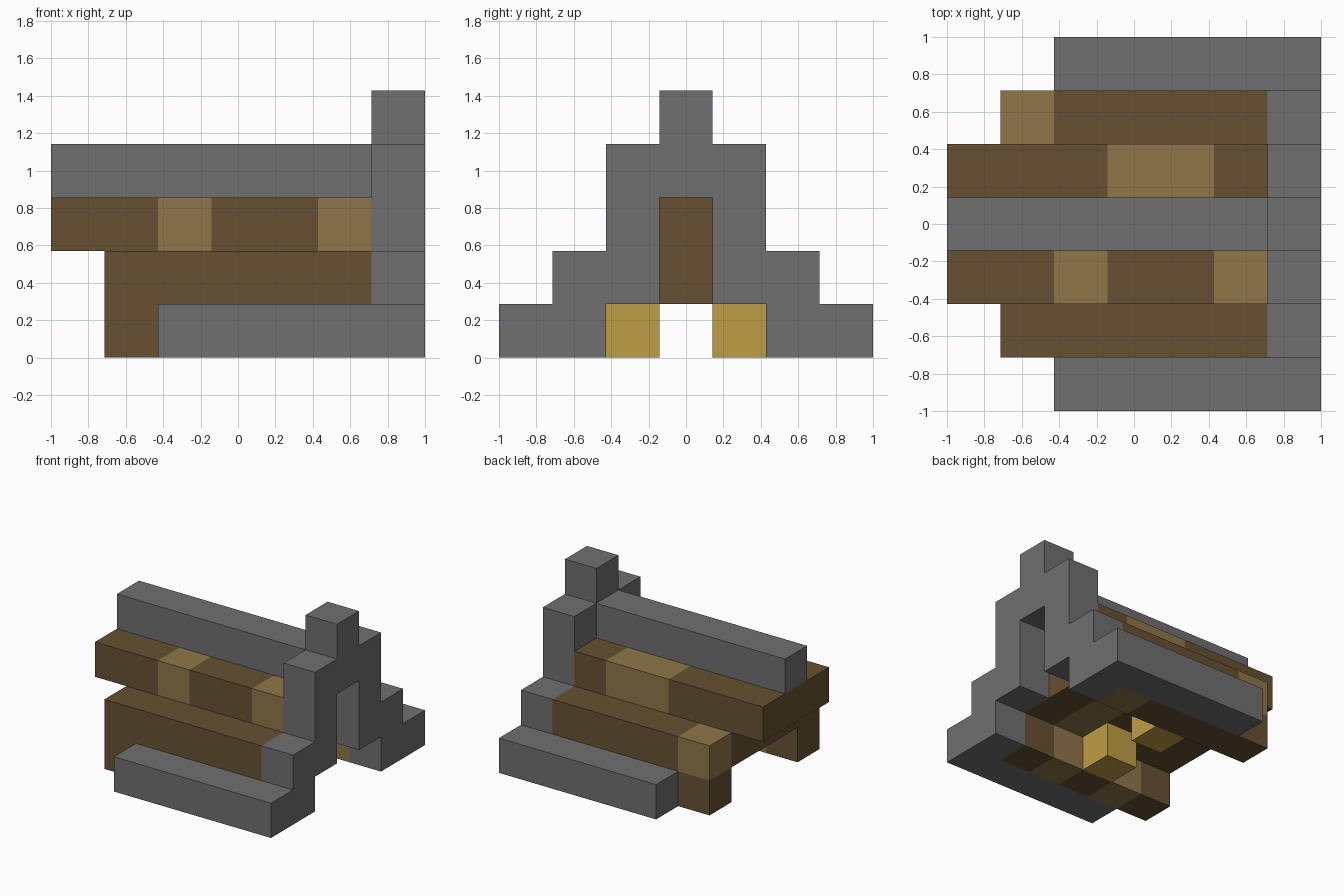
import bpy, bmesh
from mathutils import Vector

if "Cube" in bpy.data.objects:
    bpy.data.objects.remove(bpy.data.objects["Cube"], do_unlink=True)

CELL = 2 / 7  # one block of the building


def make_material(name, rgb):
    linear = [((c / 255 + 0.055) / 1.055) ** 2.4 for c in rgb] + [1]
    mat = bpy.data.materials.new(name)
    mat.use_nodes = True
    mat.diffuse_color = linear
    mat.node_tree.nodes["Principled BSDF"].inputs["Base Color"].default_value = linear
    return mat


STONE = make_material("grey stone", (112, 112, 112))
DARK = make_material("dark timber", (102, 81, 50))
LIGHT = make_material("light timber", (143, 118, 73))
STRAW = make_material("yellow straw", (191, 158, 69))


def finish(name, bm, mats):
    bmesh.ops.recalc_face_normals(bm, faces=bm.faces)
    mesh = bpy.data.meshes.new(name)
    bm.to_mesh(mesh)
    bm.free()
    for mat in mats:
        mesh.materials.append(mat)
    obj = bpy.data.objects.new(name, mesh)
    bpy.context.collection.objects.link(obj)
    return obj


def beam(name, lo, hi, mat, patches=()):
    """Box between two block corners; patches are (x, y) columns in light timber."""
    bm = bmesh.new()
    lo, hi = Vector(lo), Vector(hi)
    bmesh.ops.create_cube(bm, size=1)
    for v in bm.verts:
        v.co = lo + (hi - lo) * 0.5 + v.co * (hi - lo)
    if patches:
        # Cut along block boundaries, then colour the chosen columns
        for axis in (0, 1):
            normal = Vector((axis == 0, axis == 1, 0))
            for cut in range(int(lo[axis]) + 1, int(hi[axis])):
                bmesh.ops.bisect_plane(bm, geom=bm.verts[:] + bm.edges[:] + bm.faces[:],
                                       plane_co=normal * cut, plane_no=normal)
        bm.normal_update()
        for f in bm.faces:
            inside = f.calc_center_median() - f.normal * 0.1
            f.material_index = int((int(inside.x), int(inside.y)) in patches)
    for v in bm.verts:
        v.co = (v.co - Vector((3.5, 3.5, 0))) * CELL
    return finish(name, bm, [mat, LIGHT])


# Stepped stone gable with a stepped doorway, mirrored about the middle
half = [(0.5, 3), (0.5, 1), (1.5, 1), (1.5, 0), (3.5, 0), (3.5, 1),
        (2.5, 1), (2.5, 2), (1.5, 2), (1.5, 4), (0.5, 4), (0.5, 5)]
outline = half + [(-y, z) for y, z in reversed(half)]
bm = bmesh.new()
face = bm.faces.new([bm.verts.new((2.5 * CELL, y * CELL, z * CELL)) for y, z in outline])
extruded = bmesh.ops.extrude_face_region(bm, geom=[face])["geom"]
bmesh.ops.translate(bm, vec=(CELL, 0, 0),
                    verts=[g for g in extruded if isinstance(g, bmesh.types.BMVert)])
finish("stone_gable", bm, [STONE])

# Stone ridge and low outer ledges
beam("ridge", (0, 3, 3), (6, 4, 4), STONE)
for side, y in (("front", 0), ("back", 6)):
    beam(side + "_ledge", (2, y, 0), (6, y + 1, 1), STONE)

# Timber walls, lower roof and upper roof on each side
sides = (
    ("front", 1, 2, [2, 4], [], [2, 5]),
    ("back", 5, 4, [5], [1], [3, 4]),
)
for side, outer, inner, wall, lower, upper in sides:
    beam(side + "_wall", (1, outer, 0), (6, outer + 1, 1), DARK, [(x, outer) for x in wall])
    beam(side + "_lower_roof", (1, outer, 1), (6, outer + 1, 2), DARK, [(x, outer) for x in lower])
    beam(side + "_upper_roof", (0, inner, 2), (6, inner + 1, 3), DARK, [(x, inner) for x in upper])
    beam(side + "_straw_block", (3, inner, 0), (4, inner + 1, 1), STRAW)

# Timber filling under the ridge
beam("ceiling", (1, 2, 1), (6, 5, 2), DARK, [(4, 2), (4, 3)])
beam("roof_core", (0, 3, 2), (6, 4, 3), DARK)
